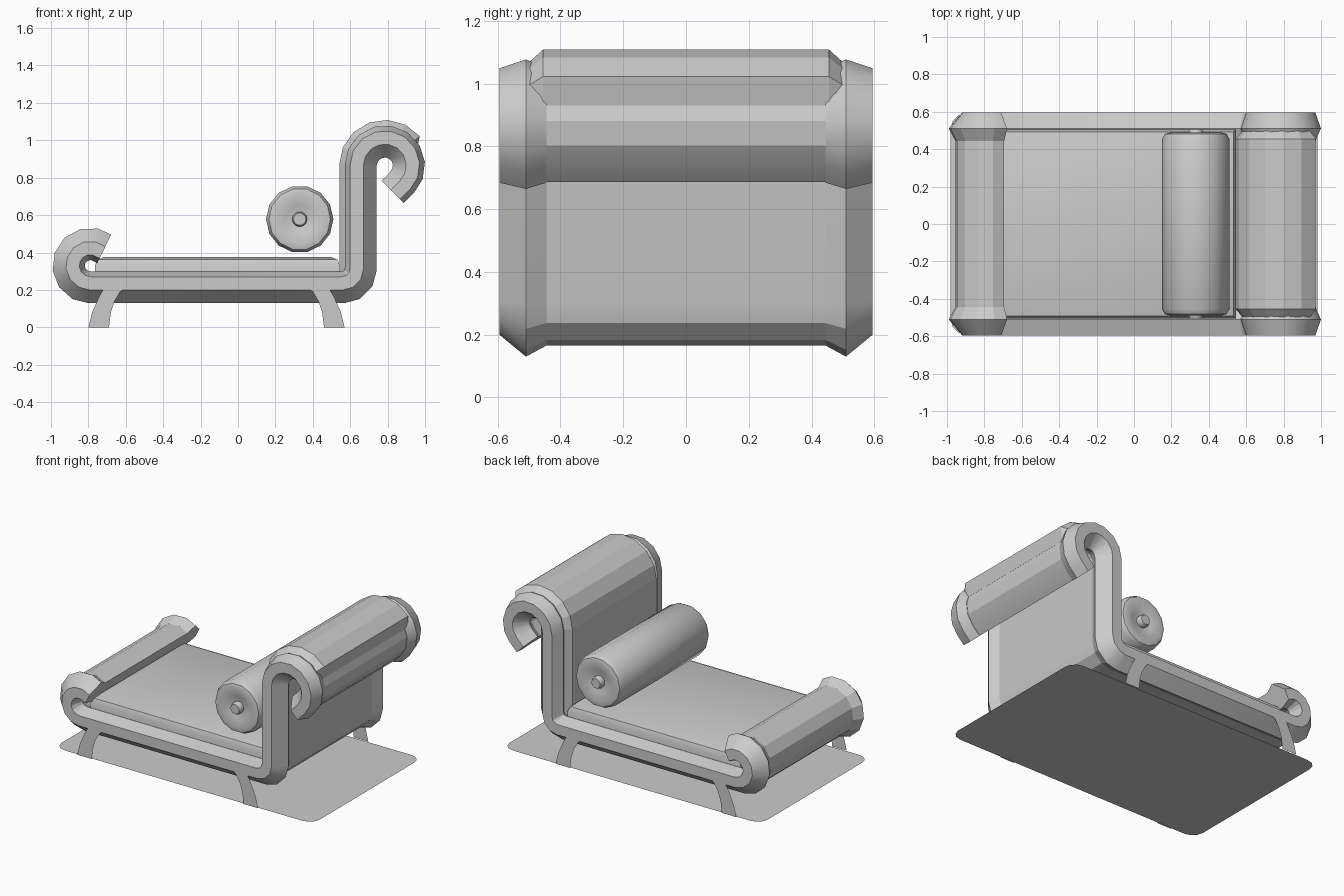
import bpy, bmesh, math
from mathutils import Vector, Matrix

if "Cube" in bpy.data.objects:
    bpy.data.objects.remove(bpy.data.objects["Cube"])


def finish(name, bm, smooth=None):
    bmesh.ops.recalc_face_normals(bm, faces=bm.faces)
    me = bpy.data.meshes.new(name)
    bm.to_mesh(me)
    bm.free()
    ob = bpy.data.objects.new(name, me)
    bpy.context.collection.objects.link(ob)
    if smooth:
        bpy.ops.object.select_all(action='DESELECT')
        ob.select_set(True)
        bpy.context.view_layer.objects.active = ob
        bpy.ops.object.shade_smooth_by_angle(angle=math.radians(smooth))
    return ob


def arc(cx, cz, r, a0, a1, n):
    angles = [math.radians(a0 + (a1 - a0) * i / n) for i in range(n + 1)]
    return [Vector((cx + r * math.cos(a), cz + r * math.sin(a))) for a in angles]


def sweep(name, path, section, smooth=None, end_scale=1.0):
    """Sweep a (y, offset) section along an xz path, mitred at the corners."""
    bm = bmesh.new()
    rings = []
    for i, p in enumerate(path):
        d0 = (p - path[max(i - 1, 0)]).normalized()
        d1 = (path[min(i + 1, len(path) - 1)] - p).normalized()
        t = (d0 + d1).normalized()
        normal = Vector((-t.y, t.x)) / max(t.dot(d0), t.dot(d1), 0.5)
        s = end_scale if i == len(path) - 1 else 1.0
        rings.append([bm.verts.new((p.x + normal.x * n * s, y, p.y + normal.y * n * s))
                      for y, n in section])
    m = len(section)
    for a, b in zip(rings, rings[1:]):
        for k in range(m):
            bm.faces.new((a[k], a[(k + 1) % m], b[(k + 1) % m], b[k]))
    bm.faces.new(rings[0])
    bm.faces.new(rings[-1])
    return finish(name, bm, smooth)


def sheet(name, pts):
    bm = bmesh.new()
    bm.faces.new([bm.verts.new(p) for p in pts])
    return finish(name, bm)


# Scrolled centreline shared by frames and upholstery
path = (arc(-0.79, 0.33, 0.115, 50, 270, 8)
        + arc(0.56, 0.31, 0.095, -90, 0, 3)
        + arc(0.785, 0.865, 0.13, 180, -45, 9))
path.append(path[-1] + Vector((-0.05, -0.05)))

# Side frames
frame = [(0.51, -0.085), (0.595, -0.015), (0.595, 0.055),
         (0.51, 0.083), (0.445, 0.055), (0.445, -0.05)]
for side, s in (("front", -1), ("back", 1)):
    sweep(side + "_scroll_frame", path, [(y * s, n) for y, n in frame], 24)

# Upholstered panel between the frames
sweep("body_panel", path, [(-0.45, -0.05), (0.45, -0.05), (0.45, 0.052), (-0.45, 0.052)], 24)

# Back cushion rolled over the top scroll
back_path = [Vector((0.655, 0.29))] + arc(0.785, 0.865, 0.13, 180, 40, 6) + arc(0.785, 0.865, 0.13, 18, 18, 1)[:1]
sweep("back_cushion", back_path,
      [(-0.5, 0.0), (-0.5, 0.072), (-0.455, 0.112), (0.455, 0.112), (0.5, 0.072), (0.5, 0.0)],
      end_scale=0.45)

# Seat cushion
bm = bmesh.new()
bmesh.ops.create_cube(bm, size=1, matrix=Matrix.Translation((-0.11, 0, 0.305))
                      @ Matrix.Diagonal((1.31, 1.01, 0.14, 1)))
top = [e for e in bm.edges if all(v.co.z > 0.3 for v in e.verts)]
bmesh.ops.bevel(bm, geom=top, offset=0.045, segments=2, profile=0.5, affect='EDGES')
finish("seat_cushion", bm, 40)

# Bolster with dished ends and buttons
bm = bmesh.new()
half = [(0.0, 0.505), (0.033, 0.505), (0.04, 0.49), (0.04, 0.465), (0.075, 0.47),
        (0.135, 0.49), (0.165, 0.482), (0.18, 0.455)]
profile = half + [(r, -y) for r, y in reversed(half)]
verts = [bm.verts.new((0.33 + r, y, 0.578)) for r, y in profile]
edges = [bm.edges.new(e) for e in zip(verts, verts[1:])]
bmesh.ops.spin(bm, geom=verts + edges, cent=(0.33, 0, 0.578), axis=(0, 1, 0),
               angle=math.tau, steps=14, use_duplicate=False)
bmesh.ops.remove_doubles(bm, verts=bm.verts, dist=0.0005)
finish("bolster", bm, 35)

# Thin curved legs
leg = [(-0.80, 0), (-0.69, 0), (-0.68, 0.08), (-0.66, 0.14), (-0.63, 0.19), (-0.60, 0.215),
       (-0.605, 0.24), (-0.63, 0.262), (-0.665, 0.262), (-0.70, 0.235), (-0.74, 0.17), (-0.78, 0.08)]
for side, y in (("front", -0.597), ("back", 0.597)):
    sheet(side + "_left_leg", [(x, y, z) for x, z in leg])
    sheet(side + "_right_leg", [(-0.23 - x, y, z) for x, z in leg])

# Flat base sheet with rounded corners
corners = []
for sx, sy, a in ((1, 1, 0), (-1, 1, 90), (-1, -1, 180), (1, -1, 270)):
    corners += arc(sx * 0.90, sy * 0.51, 0.08, a, a + 90, 3)
sheet("base_sheet", [(p.x, p.y, 0) for p in corners])
